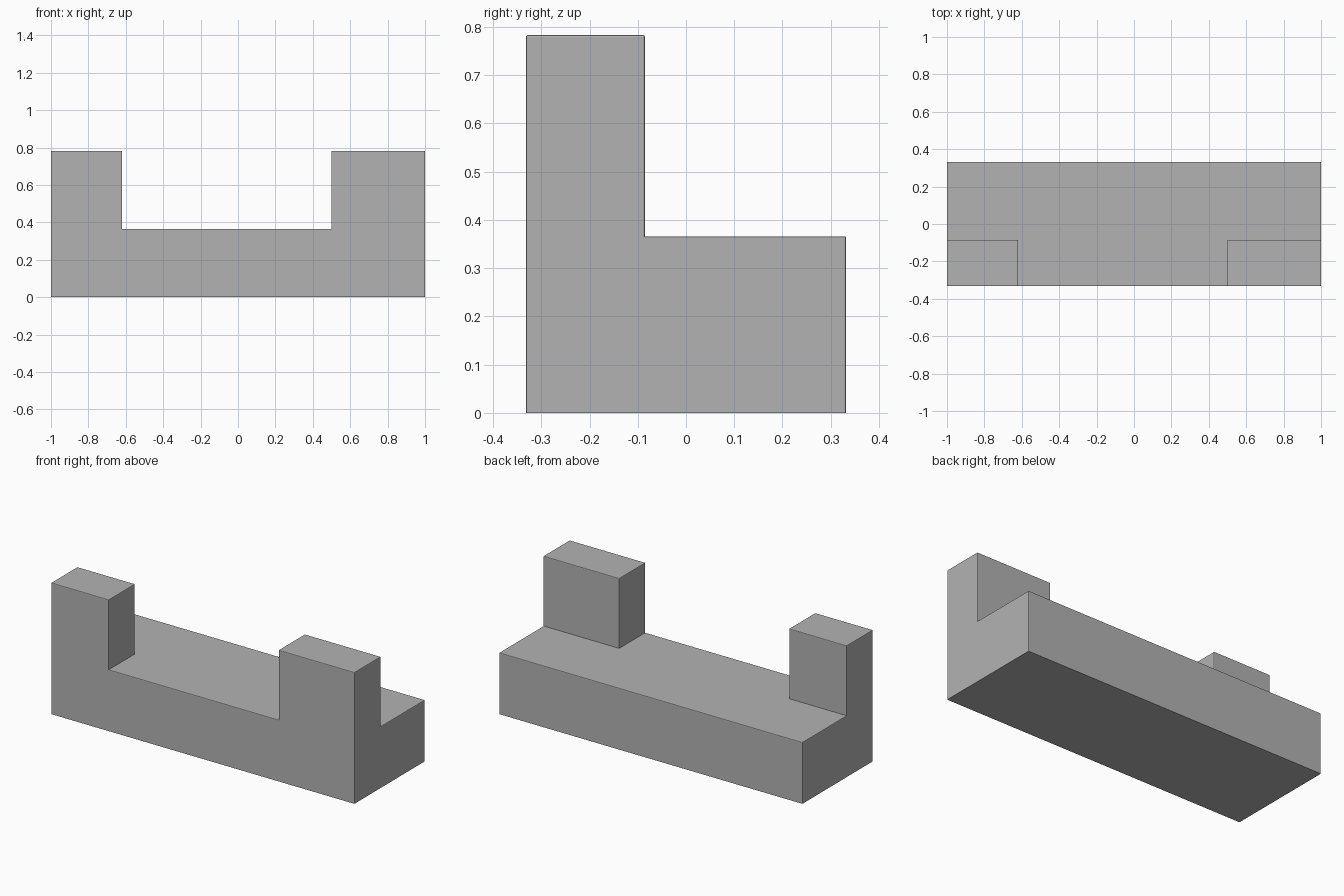
import bpy
import bmesh

cube = bpy.data.objects.get("Cube")
if cube:
    bpy.data.objects.remove(cube, do_unlink=True)

XS = (-1.0, -0.62, 0.5, 1.0)
YS = (-0.332, -0.085, 0.332)
BASE_TOP, POST_TOP, ROUND = 0.366, 0.783, 0.004

# Plain grey finish
grey = bpy.data.materials.new("plain grey")
grey.use_nodes = True
colour = (0.45, 0.45, 0.45, 1)
grey.diffuse_color = colour
grey.node_tree.nodes["Principled BSDF"].inputs["Base Color"].default_value = colour


def raise_faces(bm, faces, height):
    """Extrude faces straight up and return the new top faces."""
    out = bmesh.ops.extrude_face_region(bm, geom=faces)["geom"]
    verts = [g for g in out if isinstance(g, bmesh.types.BMVert)]
    bmesh.ops.translate(bm, verts=verts, vec=(0, 0, height))
    return [g for g in out if isinstance(g, bmesh.types.BMFace)]


# Footprint divided where the posts stand
bm = bmesh.new()
grid = [[bm.verts.new((x, y, 0)) for x in XS] for y in YS]
for j in range(len(YS) - 1):
    for i in range(len(XS) - 1):
        bm.faces.new((grid[j][i], grid[j][i + 1], grid[j + 1][i + 1], grid[j + 1][i]))

# Long block, then the two uneven front posts
tops = raise_faces(bm, bm.faces[:], BASE_TOP)
corners = []
for face in tops:
    c = face.calc_center_median()
    if c.y < YS[1] and (c.x < XS[1] or c.x > XS[2]):
        corners.append(face)
raise_faces(bm, corners, POST_TOP - BASE_TOP)
bmesh.ops.recalc_face_normals(bm, faces=bm.faces[:])
bmesh.ops.dissolve_limit(bm, angle_limit=0.01, verts=bm.verts[:], edges=bm.edges[:])

# Slightly softened outer edges; the underside stays crisp
weight = bm.edges.layers.float.new("bevel_weight_edge")
for edge in bm.edges:
    on_floor = all(v.co.z < 0.001 for v in edge.verts)
    if edge.is_manifold and edge.is_convex and not on_floor:
        edge[weight] = 1

mesh = bpy.data.meshes.new("block_with_posts")
bm.to_mesh(mesh)
bm.free()
mesh.materials.append(grey)
block = bpy.data.objects.new("block_with_posts", mesh)
bpy.context.collection.objects.link(block)
bevel = block.modifiers.new("soft edges", "BEVEL")
bevel.limit_method = "WEIGHT"
bevel.width = ROUND
bevel.segments = 2
